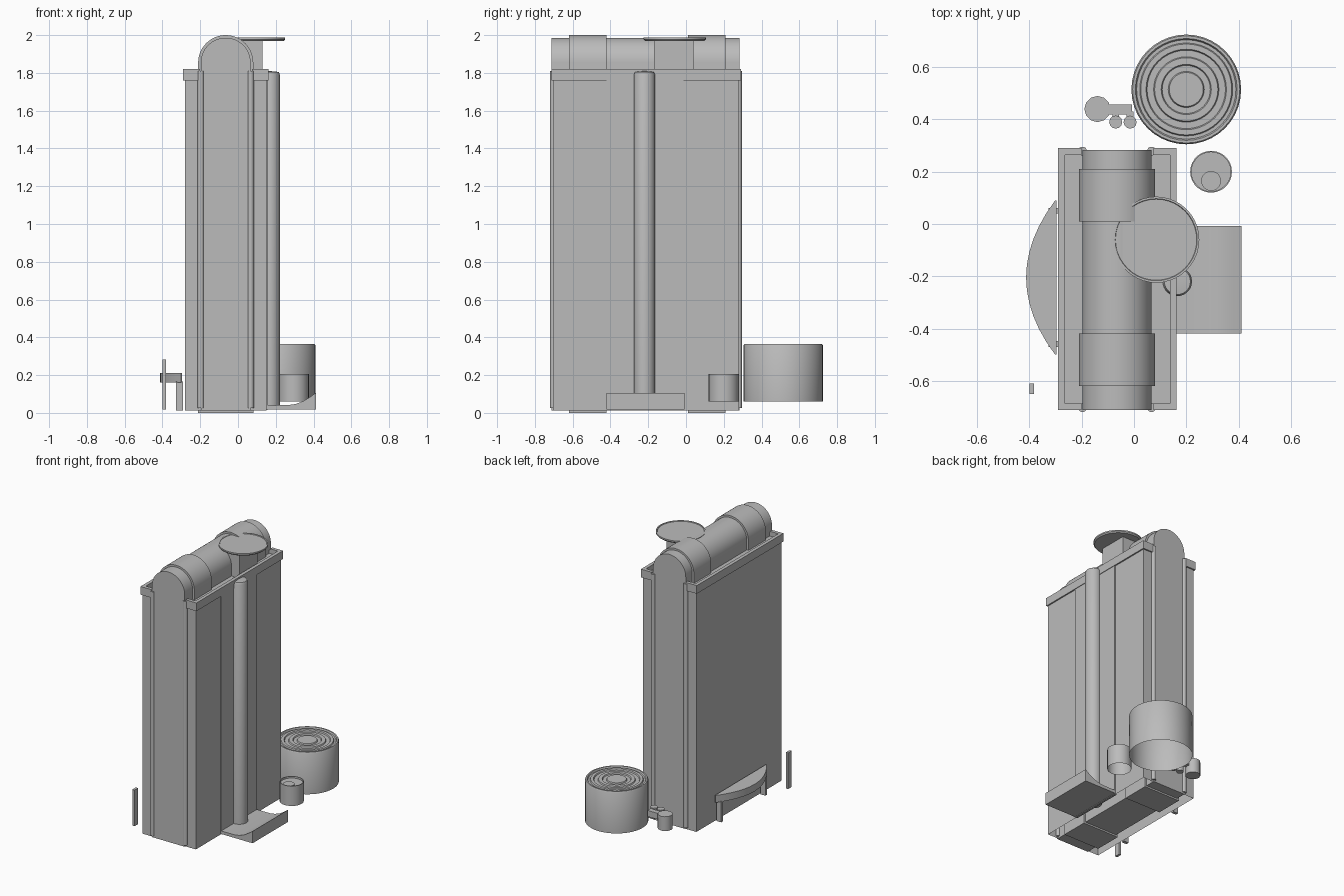
import bpy, bmesh, math

if "Cube" in bpy.data.objects:
    bpy.data.objects.remove(bpy.data.objects["Cube"])

grey = bpy.data.materials.new("plain_grey")
grey.diffuse_color = (0.5, 0.5, 0.5, 1)
grey.use_nodes = True
grey.node_tree.nodes["Principled BSDF"].inputs["Base Color"].default_value = grey.diffuse_color


def finish(name, bm, smooth=True):
    bmesh.ops.recalc_face_normals(bm, faces=bm.faces)
    me = bpy.data.meshes.new(name)
    bm.to_mesh(me)
    bm.free()
    me.materials.append(grey)
    ob = bpy.data.objects.new(name, me)
    bpy.context.collection.objects.link(ob)
    if smooth:
        bpy.ops.object.select_all(action='DESELECT')
        ob.select_set(True)
        bpy.context.view_layer.objects.active = ob
        bpy.ops.object.shade_smooth_by_angle(angle=math.radians(35))
    return ob


def prism(name, pts, lo, hi, axis='z', open_bottom=False):
    """Extrude a 2D outline along z (points are x,y) or y (points are x,z)."""
    put = (lambda p, h: (p[0], p[1], h)) if axis == 'z' else (lambda p, h: (p[0], h, p[1]))
    bm = bmesh.new()
    a = [bm.verts.new(put(p, lo)) for p in pts]
    b = [bm.verts.new(put(p, hi)) for p in pts]
    n = len(pts)
    for i in range(n):
        j = (i + 1) % n
        bm.faces.new((a[i], a[j], b[j], b[i]))
    bm.faces.new(b)
    if not (open_bottom and axis == 'z'):
        bm.faces.new(a[::-1])
    return finish(name, bm)


def box(name, x0, x1, y0, y1, z0, z1, open_bottom=False):
    return prism(name, [(x0, y0), (x1, y0), (x1, y1), (x0, y1)], z0, z1, 'z', open_bottom)


def lathe(name, prof, cx, cy, seg=32):
    """Revolve (radius, z) points about a vertical axis; radius 0 closes the end."""
    bm = bmesh.new()
    rings = []
    for r, z in prof:
        if r == 0:
            rings.append([bm.verts.new((cx, cy, z))] * seg)
        else:
            rings.append([bm.verts.new((cx + r * math.cos(2 * math.pi * i / seg),
                                        cy + r * math.sin(2 * math.pi * i / seg), z))
                          for i in range(seg)])
    for a, b in zip(rings, rings[1:]):
        for i in range(seg):
            j = (i + 1) % seg
            quad = list(dict.fromkeys((a[i], a[j], b[j], b[i])))
            bm.faces.new(quad)
    return finish(name, bm)


CX = -0.065        # centre line of the vault


def arch(r, z0, zc=1.854, n=28):
    pts = [(CX - r, z0), (CX + r, z0)]
    return pts + [(CX + r * math.cos(math.pi * i / n), zc + r * math.sin(math.pi * i / n))
                  for i in range(n + 1)]


# Tall vaulted core and its two raised bands
prism("vault_core", arch(0.132, 0.012), -0.712, 0.284, 'y')
for i, y in enumerate((-0.62, 0.01)):
    prism(f"vault_band_{i}", arch(0.146, 0.0), y, y + 0.2, 'y')

# Outer shell, open underneath, with a slightly raised panel on the right
box("shell", -0.28, 0.152, -0.704, 0.28, 0.012, 1.785, True)
box("side_panel", 0.14, 0.158, -0.42, -0.012, 0.014, 1.77)

# Parapet in two C-shaped halves, left open where the vault passes through
t = 0.025
for name, xo, xi, s in (("parapet_left", -0.29, -0.2, 1), ("parapet_right", 0.162, 0.075, -1)):
    x1 = xo + s * t
    prism(name, [(xo, -0.712), (xi, -0.712), (xi, -0.712 + t), (x1, -0.712 + t),
                 (x1, 0.29 - t), (xi, 0.29 - t), (xi, 0.29), (xo, 0.29)], 1.76, 1.82)

# Slim round columns on the front and back joints
for i, x in enumerate((-0.197, 0.067)):
    for j, y in enumerate((-0.703, 0.279)):
        lathe(f"joint_column_{i}_{j}", [(0, 0.025), (0.017, 0.025), (0.017, 1.81), (0, 1.81)], x, y, 14)

# Downpipe on the right wall
lathe("downpipe", [(0, 0.025), (0.056, 0.025), (0.056, 1.79), (0.05, 1.805), (0, 1.81)],
      0.166, -0.22, 28)

# Curved tray at the foot of the pipe
prism("tray", [(0.15, 0.018), (0.412, 0.018), (0.412, 0.106), (0.38, 0.083), (0.345, 0.062),
               (0.305, 0.047), (0.265, 0.041), (0.15, 0.04)], -0.42, -0.008, 'y')

# Round roof dish on its block
box("dish_block", 0.0, 0.13, -0.17, 0.04, 1.76, 1.975)
lathe("dish", [(0, 1.97), (0.158, 1.97), (0.165, 1.978), (0.165, 1.988), (0.157, 1.988),
               (0.155, 1.984), (0, 1.984)], 0.085, -0.06, 40)

# Large drum with a ridged lid, open below
lid = [(0.21, 0.06), (0.21, 0.357), (0.205, 0.365), (0.195, 0.365), (0.19, 0.355), (0.178, 0.355),
       (0.174, 0.363), (0.154, 0.363), (0.15, 0.355), (0.125, 0.355), (0.121, 0.363),
       (0.096, 0.363), (0.092, 0.355), (0.069, 0.355), (0.065, 0.363), (0, 0.363)]
lathe("drum", lid, 0.2, 0.515, 40)

# Small can with a lip and a round cap on its lid
lathe("can", [(0.08, 0.06), (0.08, 0.205), (0.075, 0.205), (0.075, 0.192), (0, 0.192)],
      0.295, 0.2, 28)
lathe("can_cap", [(0.038, 0.19), (0.038, 0.199), (0, 0.199)], 0.295, 0.165, 20)

# Little fitting behind the building: a canister, an arm and two nozzles
lathe("canister", [(0, 0.065), (0.05, 0.065), (0.05, 0.17), (0, 0.17)], -0.14, 0.44, 12)
box("canister_arm", -0.12, -0.008, 0.42, 0.457, 0.12, 0.165)
for i, x in enumerate((-0.07, -0.015)):
    box(f"nozzle_neck_{i}", x - 0.013, x + 0.013, 0.39, 0.43, 0.125, 0.16)
    lathe(f"nozzle_{i}", [(0, 0.09), (0.025, 0.09), (0.025, 0.168), (0, 0.168)], x, 0.39, 12)

# Curved bench on the left wall with two legs
seat = [(-0.297, 0.09), (-0.297, -0.5)]
for i in range(13):
    u = -1 + 2 * i / 12
    seat.append((-0.302 - 0.111 * (1 - abs(u) ** 2.0), -0.205 + 0.295 * u))
prism("bench_seat", seat, 0.16, 0.212)
for i, y in enumerate((-0.47, 0.04)):
    box(f"bench_leg_{i}", -0.328, -0.29, y, y + 0.022, 0.012, 0.165)

# Lone marker post
box("marker_post", -0.4, -0.382, -0.65, -0.61, 0.018, 0.282)
